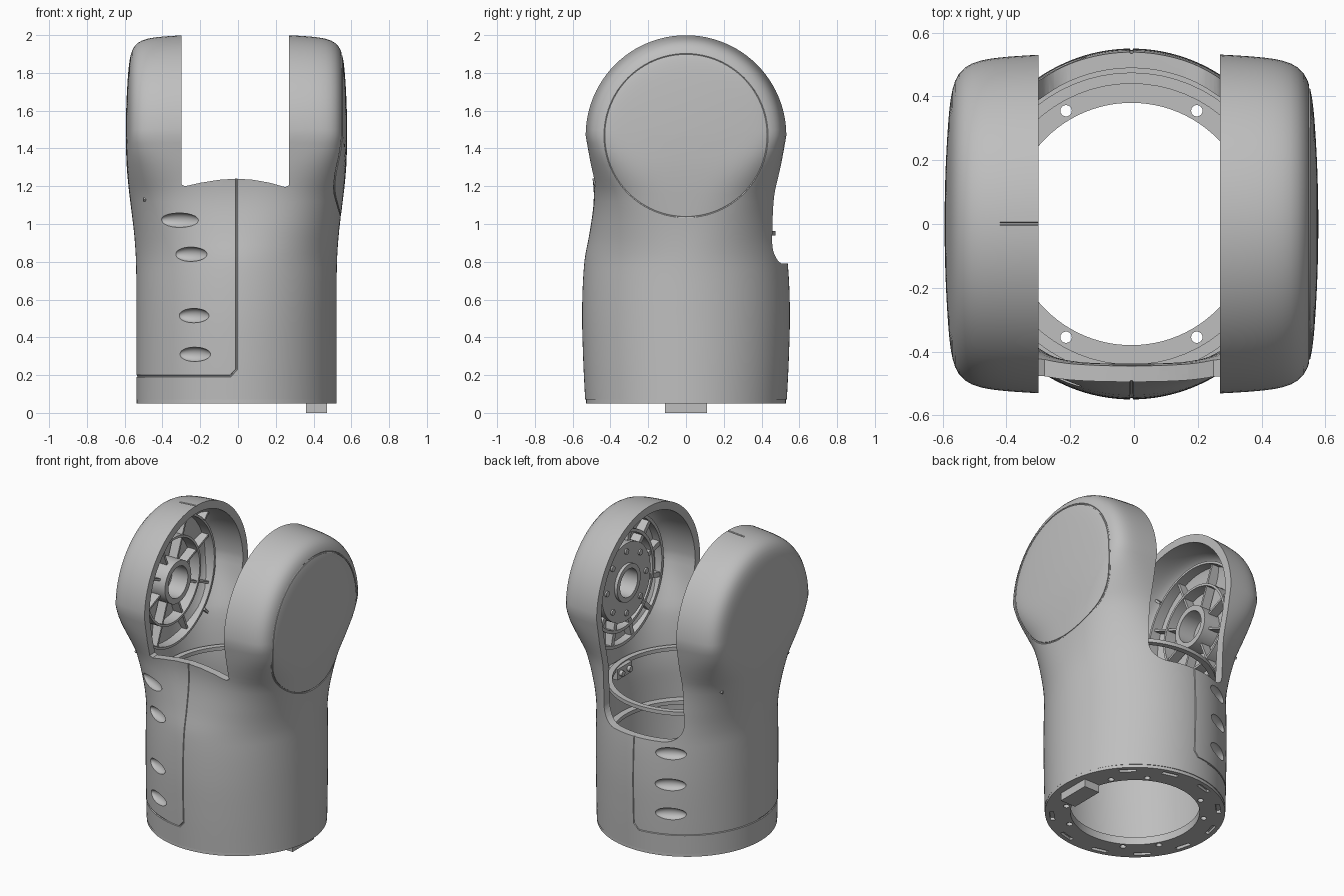
import bpy, bmesh, math
from mathutils import Vector, Matrix

if "Cube" in bpy.data.objects:
    bpy.data.objects.remove(bpy.data.objects["Cube"], do_unlink=True)

grey = bpy.data.materials.new("housing grey")
grey.use_nodes = True
COLOUR = (0.52, 0.52, 0.52, 1)
grey.diffuse_color = COLOUR
grey.node_tree.nodes["Principled BSDF"].inputs["Base Color"].default_value = COLOUR

CX, EAR_Z = -0.008, 1.468
SEG, TURN = 192, 48
TAU = math.tau
# height, half width, half depth, squareness, crown
ROWS = [(0.05, .53, .533, 2, 0), (0.30, .53, .545, 2, 0), (0.55, .53, .55, 2, 0),
        (0.80, .532, .538, 2, 0), (0.95, .542, .511, 2.25, 0), (1.10, .56, .49, 2.8, .01),
        (1.20, .572, .49, 3.6, .02), (1.32, .582, .51, 6, .035), (EAR_Z, .586, .538, 12, .05)]


def row_at(z):
    """Smoothly interpolate the section table."""
    z = min(max(z, ROWS[0][0]), EAR_Z)
    i = max(k for k in range(len(ROWS) - 1) if ROWS[k][0] <= z)
    r0, r1, r2, r3 = ROWS[max(i - 1, 0)], ROWS[i], ROWS[i + 1], ROWS[min(i + 2, len(ROWS) - 1)]
    h = r2[0] - r1[0]
    t = (z - r1[0]) / h
    out = []
    for c in range(1, 5):
        m1 = (r2[c] - r0[c]) / (r2[0] - r0[0]) * h
        m2 = (r3[c] - r1[c]) / (r3[0] - r1[0]) * h
        out.append((2*t**3 - 3*t**2 + 1) * r1[c] + (t**3 - 2*t**2 + t) * m1
                   + (3*t**2 - 2*t**3) * r2[c] + (t**3 - t**2) * m2)
    return out


def skin(phi, z, wall=0.0):
    """Point of the housing surface at an angle and height."""
    a, b, n, k = row_at(z)
    a, b, n, k = a - wall, b - wall, max(n, 2), max(k, 0)
    c, s = math.cos(phi), math.sin(phi)
    r = (abs(c / a) ** n + abs(s / b) ** n) ** (-1 / n)
    x, y = r * c, r * s
    return Vector((CX + x * (1 - k * (y / b) ** 2), y * (1 - k * (x / a) ** 2), z))


def finish(name, bm, material=True):
    bmesh.ops.recalc_face_normals(bm, faces=bm.faces)
    mesh = bpy.data.meshes.new(name)
    bm.to_mesh(mesh)
    bm.free()
    ob = bpy.data.objects.new(name, mesh)
    bpy.context.collection.objects.link(ob)
    if material:
        mesh.materials.append(grey)
    return ob


def housing(name, z0, wall, material):
    """Lofted column topped by a half drum."""
    bm = bmesh.new()

    def grid(loops, closed):
        vs = [[bm.verts.new(p) for p in loop] for loop in loops]
        n = len(vs[0])
        for lo, hi in zip(vs, vs[1:]):
            for i in range(n if closed else n - 1):
                j = (i + 1) % n
                bm.faces.new((lo[i], lo[j], hi[j], hi[i]))
        return vs

    levels = [z0 + (EAR_Z - z0) * i / 36 for i in range(37)]
    loft = grid([[skin(TAU * i / SEG, z, wall) for i in range(SEG)] for z in levels], True)
    bm.faces.new(loft[0])
    half = [skin(TAU * i / SEG, EAR_Z, wall) for i in range(SEG // 2 + 1)]
    grid([[Vector((p.x, p.y * math.cos(math.pi * j / TURN), EAR_Z + p.y * math.sin(math.pi * j / TURN)))
           for p in half] for j in range(TURN + 1)], False)
    bmesh.ops.remove_doubles(bm, verts=bm.verts, dist=0.0002)
    return finish(name, bm, material)


def lathe(name, profile, segments=64, ear_x=None):
    """Turn a closed profile (radius, height) about z, or about the ear axis."""
    bm = bmesh.new()
    loops = [[bm.verts.new((r * math.cos(TAU * i / segments), r * math.sin(TAU * i / segments), h))
              for r, h in profile] for i in range(segments)]
    n = len(profile)
    for i in range(segments):
        p, q = loops[i], loops[(i + 1) % segments]
        for j in range(n):
            k = (j + 1) % n
            bm.faces.new((p[j], q[j], q[k], p[k]))
    if ear_x is not None:
        bm.transform(Matrix.Translation((0, 0, EAR_Z)) @ Matrix.Rotation(math.pi / 2, 4, 'Y'))
    else:
        bm.transform(Matrix.Translation((CX, 0, 0)))
    return finish(name, bm)


def ring(name, r0, r1, h0, h1, ear=None, segments=64):
    return lathe(name, [(r0, h0), (r1, h0), (r1, h1), (r0, h1)], segments, ear)


def shapes(name, items, kind, material=True):
    """One object from boxes, balls or pins, each given by a matrix."""
    bm = bmesh.new()
    for m in items:
        if kind == "box":
            bmesh.ops.create_cube(bm, size=1, matrix=m)
        elif kind == "ball":
            bmesh.ops.create_icosphere(bm, subdivisions=4, radius=1, matrix=m)
        else:
            bmesh.ops.create_cone(bm, cap_ends=True, segments=16, radius1=1, radius2=1, depth=1, matrix=m)
    return finish(name, bm, material)


def place(loc, size, angle=0, axis='Z'):
    return Matrix.Translation(loc) @ Matrix.Rotation(angle, 4, axis) @ Matrix.Diagonal((*size, 1))


def prism(name, outline, y0, y1):
    bm = bmesh.new()
    face = bm.faces.new([bm.verts.new((x, y0, z)) for x, z in outline])
    moved = bmesh.ops.extrude_face_region(bm, geom=[face])["geom"]
    bmesh.ops.translate(bm, vec=(0, y1 - y0, 0), verts=[v for v in moved if isinstance(v, bmesh.types.BMVert)])
    return finish(name, bm, False)


def groove(name, points, cyclic=False):
    """Thin tube along a path, used to cut a seam."""
    cu = bpy.data.curves.new(name, 'CURVE')
    cu.dimensions, cu.bevel_depth, cu.bevel_resolution, cu.use_fill_caps = '3D', 0.0055, 1, True
    sp = cu.splines.new('POLY')
    sp.points.add(len(points) - 1)
    for p, q in zip(sp.points, points):
        p.co = (*q, 1)
    sp.use_cyclic_u = cyclic
    tmp = bpy.data.objects.new(name, cu)
    bpy.context.collection.objects.link(tmp)
    dg = bpy.context.evaluated_depsgraph_get()
    bm = bmesh.new()
    bm.from_mesh(bpy.data.meshes.new_from_object(tmp.evaluated_get(dg)))
    bpy.data.objects.remove(tmp)
    bmesh.ops.remove_doubles(bm, verts=bm.verts, dist=1e-5)
    return finish(name, bm, False)


def cut(target, cutter):
    mod = target.modifiers.new("cut", 'BOOLEAN')
    mod.operation, mod.solver, mod.object = 'DIFFERENCE', 'EXACT', cutter
    bpy.context.view_layer.objects.active = target
    bpy.ops.object.modifier_apply(modifier=mod.name)
    bpy.data.objects.remove(cutter)


# Housing shell
shell = housing("housing_shell", 0.07, 0, True)
bpy.context.view_layer.update()


def hit(origin, direction):
    return shell.ray_cast(Vector(origin), Vector(direction))[1:3]


# Finger dimples, four in front and three behind
dimples = []
for x, z, w, side in [(-.31, 1.02, .115, -1), (-.25, .84, .095, -1), (-.235, .515, .09, -1), (-.23, .31, .092, -1),
                      (-.235, .72, .095, 1), (-.235, .52, .095, 1), (-.235, .33, .095, 1)]:
    p, nrm = hit((x, side * 2, z), (0, -side, 0))
    dimples.append(place(p, (w, .035, .038), math.atan2(nrm.y, nrm.x) + math.pi / 2))
dimple_cutter = shapes("dimple_cutter", dimples, "ball", False)

# Seams of the side cover and the round cap
front, back, low = 1.5 * math.pi, 0.5 * math.pi, 0.195
path = [skin(front, 1.28 - i * .035) for i in range(31)]
path += [skin(front - .06 - i * (math.pi - .12) / 64, low) for i in range(65)]
path += [skin(back, .23 + i * .035) for i in range(19)]
cover_seam = groove("cover_seam", path)
cap_points = [hit((2, .43 * math.cos(TAU * i / 96), EAR_Z + .43 * math.sin(TAU * i / 96)), (-1, 0, 0))[0]
              for i in range(96)]
cap_seam = groove("cap_seam", cap_points, True)
top_seam = groove("top_seam", [hit((x, .001, 3), (0, 0, -1))[0] for x in (-.42, -.36, -.28)])

# Openings between the ears, low behind and high in front
L, R = -0.30, 0.27
front_gap = prism("front_gap", [(L, 1.21), (L + .02, 1.2), (-.2, 1.218), (-.1, 1.234), (CX, 1.24), (.08, 1.234),
                                (.17, 1.218), (R - .02, 1.195), (R, 1.205), (R, 2.2), (L, 2.2)], -1, .01)
rad, floor = 0.11, 0.79
arc = [(L + rad - rad * math.cos(t * math.pi / 16), floor + rad - rad * math.sin(t * math.pi / 16)) for t in range(9)]
arc += [(R - rad + rad * math.sin(t * math.pi / 16), floor + rad - rad * math.cos(t * math.pi / 16)) for t in range(9)]
back_gap = prism("back_gap", arc + [(R, 2.2), (L, 2.2)], 0, 1)

for tool in (housing("hollow", 0.0, 0.05, False), front_gap, back_gap, dimple_cutter, cover_seam, cap_seam, top_seam):
    cut(shell, tool)

# Bottom flange with screw holes and slots
flange = lathe("bottom_flange", [(.38, .05), (.53, .05), (.53, .0705), (.492, .0705), (.492, .1), (.38, .1)], 96)
holes = []
for deg in (30, 60, 120, 150, 210, 240, 300, 330):
    a = math.radians(deg)
    holes.append(place((CX + .41 * math.cos(a), .41 * math.sin(a), .07), (.018, .018, .2)))
cut(flange, shapes("hole_cutter", holes, "pin", False))
slots = []
for k in range(1, 11):
    a = math.radians(15 + 30 * k)
    slots.append(place((CX + .49 * math.cos(a), .49 * math.sin(a), .05), (.025, .1, .036), a))
cut(flange, shapes("slot_cutter", slots, "box", False))
shapes("locating_key", [place((.415, 0, .028), (.11, .22, .056))], "box")

# Ledges and a connector block inside the column
for z in (.6, .95):
    ring(f"inner_ledge_{z}", .44, .475 if z > .9 else .49, z - .012, z + .012)
shapes("connector_block", [place((.44, .05, .92), (.07, .15, .07))], "box")
shapes("connector_screws", [place((.40, .05 + d, .92), (.018, .018, .03), math.pi / 2, 'Y') for d in (-.04, .04)], "pin")


def spokes(name, count, r0, r1, x0, x1, thick=.014):
    items = []
    for i in range(count):
        a = TAU * (i + .5) / count
        m = Matrix.Translation((0, 0, EAR_Z)) @ Matrix.Rotation(a, 4, 'X')
        items.append(m @ place(((x0 + x1) / 2, 0, (r0 + r1) / 2), (x1 - x0, thick, r1 - r0)))
    return shapes(name, items, "box")


# Ribbed wheel inside the right ear
ring("right_hub", .10, .135, -.545, -.43, True)
ring("right_middle_ring", .265, .28, -.535, -.46, True)
ring("right_outer_ring", .40, .415, -.525, -.45, True)
spokes("right_spokes", 8, .13, .405, -.53, -.47)
spokes("right_gussets", 4, .41, .485, -.50, -.44)

# Bolted bearing plate inside the left ear
ring("left_bearing_plate", .09, .25, .43, .525, True)
ring("left_hub_lip", .09, .12, .41, .44, True)
ring("left_inner_ring", .30, .32, .45, .525, True)
ring("left_outer_ring", .395, .415, .45, .52, True)
spokes("left_spokes", 12, .24, .40, .455, .525, .03)
bolts = [place((.428, .2 * math.cos(TAU * i / 8), EAR_Z + .2 * math.sin(TAU * i / 8)), (.018, .018, .016), math.pi / 2, 'Y')
         for i in range(8)]
shapes("left_bolts", bolts, "pin")

# Smooth shading with crisp edges
bpy.ops.object.select_all(action='DESELECT')
for ob in bpy.context.scene.objects:
    if ob.type == 'MESH' and grey.name in ob.data.materials:
        ob.select_set(True)
bpy.context.view_layer.objects.active = shell
bpy.ops.object.shade_smooth_by_angle(angle=math.radians(30))
